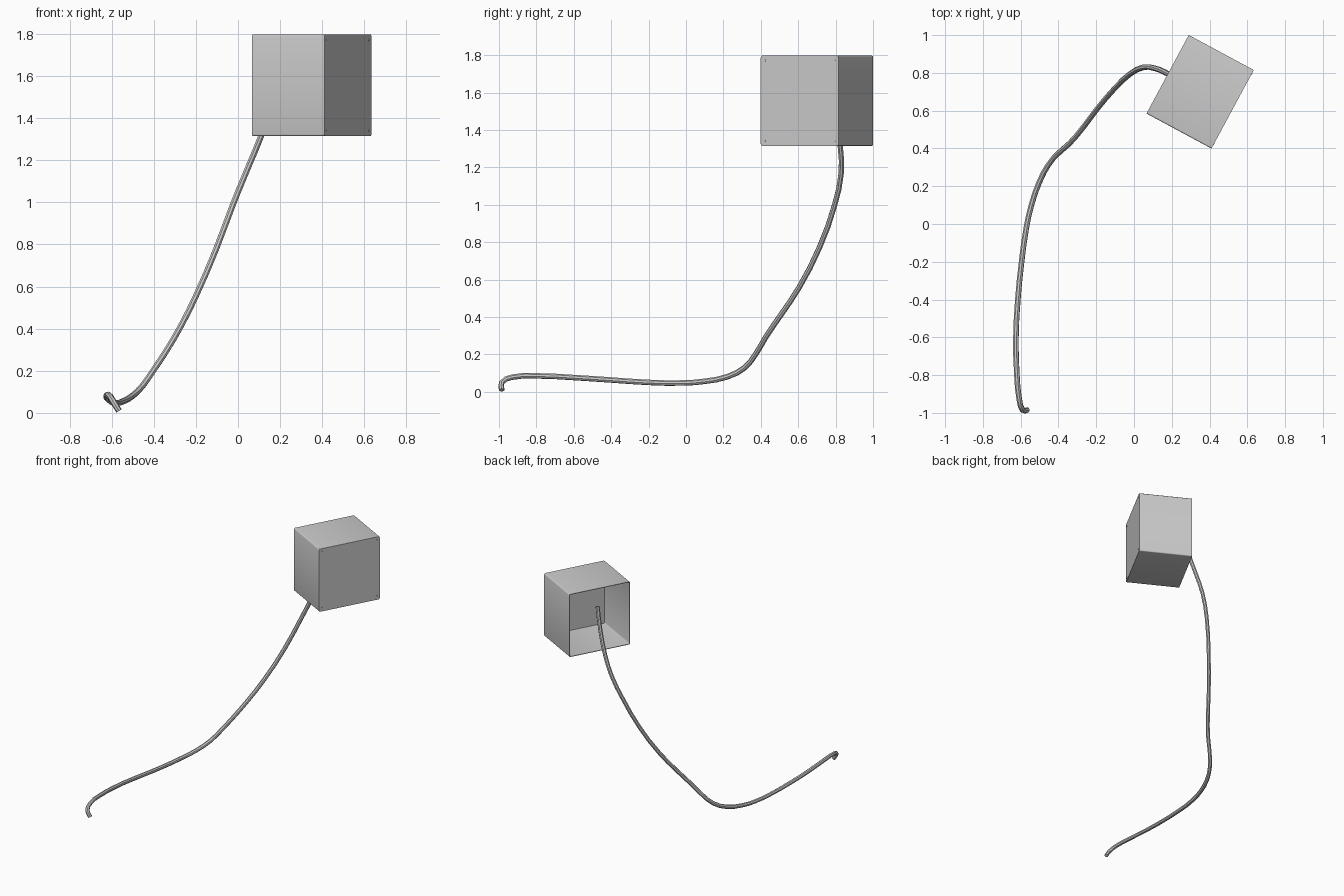
import bpy, bmesh
from math import sin, cos, pi, radians
from mathutils import Matrix, Vector

if "Cube" in bpy.data.objects:
    bpy.data.objects.remove(bpy.data.objects["Cube"])

# Local frame of the box: +X is the closed screwed panel, -X is the open side
D, W, H = 0.391, 0.472, 0.482
FRAME = Matrix.Translation((0.35, 0.70, 1.556)) @ Matrix.Rotation(radians(-28.3), 4, 'Z')


def rounded_rect(w, h, r, seg=3):
    pts = []
    for k, (sy, sz) in enumerate([(1, 1), (-1, 1), (-1, -1), (1, -1)]):
        for i in range(seg + 1):
            a = (k + i / seg) * pi / 2
            pts.append((sy * (w / 2 - r) + r * cos(a), sz * (h / 2 - r) + r * sin(a)))
    return pts


def finish(ob):
    bpy.ops.object.select_all(action='DESELECT')
    ob.select_set(True)
    bpy.context.view_layer.objects.active = ob
    bpy.ops.object.shade_smooth_by_angle(angle=radians(35))


def prism(name, x0, x1, outline, hole=None, cy=0, cz=0):
    """Extrude an outline along local X; with a hole it becomes an open sleeve."""
    bm = bmesh.new()

    def ring(pts, x):
        return [bm.verts.new((x, y + cy, z + cz)) for y, z in pts]

    def bridge(a, b):
        n = len(a)
        for i in range(n):
            bm.faces.new((a[i], a[(i + 1) % n], b[(i + 1) % n], b[i]))

    a, b = ring(outline, x0), ring(outline, x1)
    bridge(a, b)
    if hole:
        c, d = ring(hole, x0), ring(hole, x1)
        bridge(d, c)
        bridge(c, a)
        bridge(b, d)
    else:
        bm.faces.new(a)
        bm.faces.new(b)
    bmesh.ops.recalc_face_normals(bm, faces=bm.faces)
    me = bpy.data.meshes.new(name)
    bm.to_mesh(me)
    bm.free()
    ob = bpy.data.objects.new(name, me)
    ob.matrix_world = FRAME
    bpy.context.collection.objects.link(ob)
    finish(ob)
    return ob


# Thin open-backed housing
T = 0.004
prism("housing_sleeve", -D / 2, D / 2 - 0.006,
      rounded_rect(W, H, 0.008), rounded_rect(W - 2 * T, H - 2 * T, 0.005))

# Closed panel with a thin plate on its inner side
prism("front_panel", D / 2 - 0.006, D / 2, rounded_rect(W, H, 0.01))
prism("inner_plate", D / 2 - 0.012, D / 2 - 0.006, rounded_rect(0.205, 0.32, 0.002))

# Corner screws
disc = [(0.006 * cos(i * pi / 5), 0.006 * sin(i * pi / 5)) for i in range(10)]
for sy in (-1, 1):
    for sz in (-1, 1):
        prism("corner_screw", D / 2 - 0.004, D / 2 + 0.002, disc,
              cy=sy * (W / 2 - 0.024), cz=sz * (H / 2 - 0.026))

# Cable path from the floor end up into the open side of the box
path = [(-.565, -.985, .009), (-.590, -.985, .050), (-.607, -.930, .078),
        (-.620, -.800, .085), (-.625, -.600, .076), (-.615, -.400, .063),
        (-.595, -.200, .050), (-.570, -.020, .047), (-.543, .100, .056),
        (-.502, .220, .080), (-.452, .315, .130), (-.400, .375, .205),
        (-.340, .428, .295), (-.270, .510, .415), (-.200, .603, .555),
        (-.105, .715, .775), (-.020, .795, 1.00), (.050, .830, 1.17),
        (.108, .825, 1.31), (.165, .803, 1.48), (.205, .780, 1.645)]
cu = bpy.data.curves.new("cable", 'CURVE')
cu.dimensions = '3D'
cu.bevel_depth = 0.015
cu.bevel_resolution = 2
cu.resolution_u = 2
cu.use_fill_caps = True
sp = cu.splines.new('BEZIER')
sp.bezier_points.add(len(path) - 1)
for bp, co in zip(sp.bezier_points, path):
    bp.co = co
    bp.handle_left_type = bp.handle_right_type = 'AUTO'
cable = bpy.data.objects.new("cable", cu)
bpy.context.collection.objects.link(cable)
bpy.ops.object.select_all(action='DESELECT')
cable.select_set(True)
bpy.context.view_layer.objects.active = cable
bpy.ops.object.convert(target='MESH')
finish(bpy.context.view_layer.objects.active)
